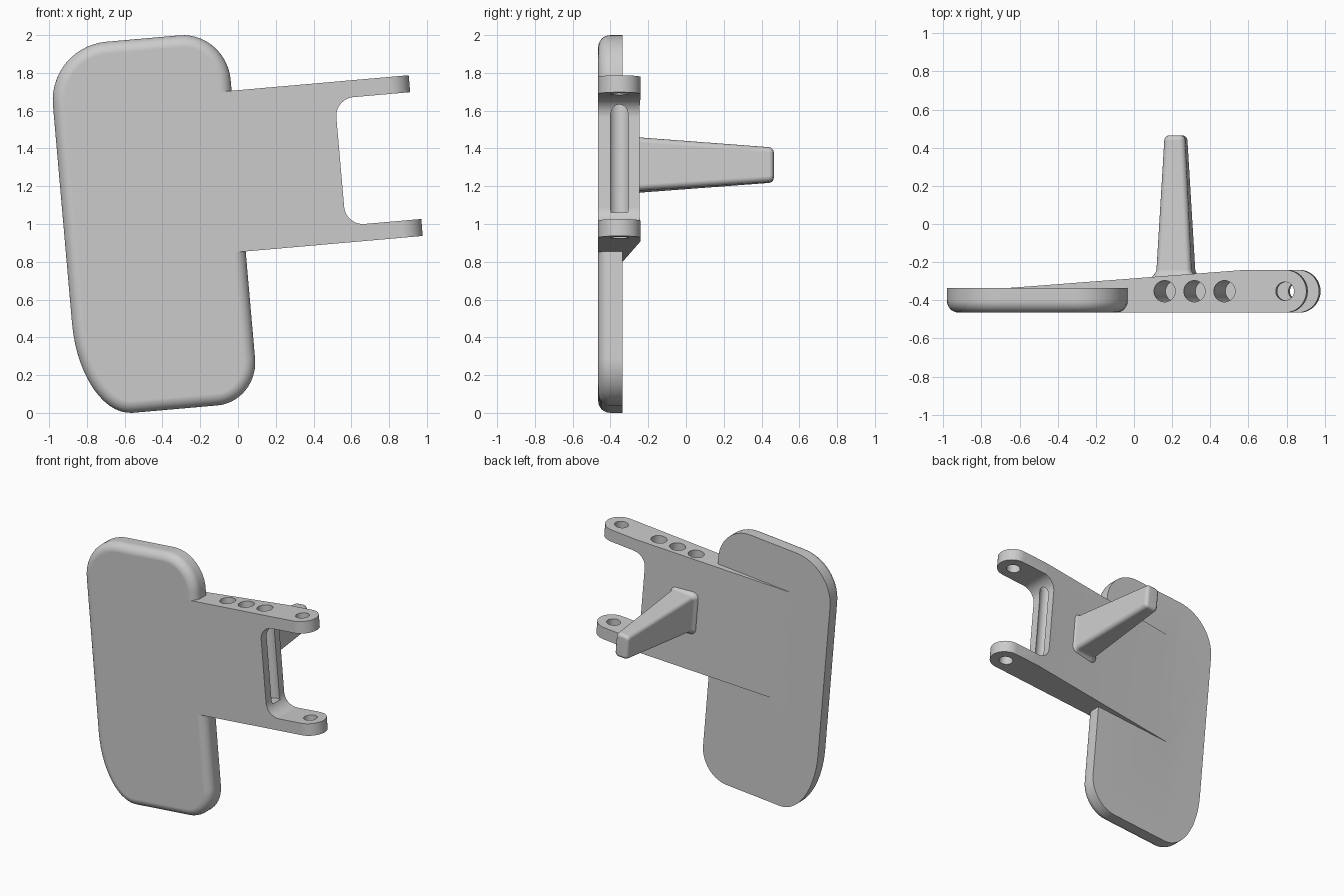
import bpy, bmesh, math
from mathutils import Matrix, Vector

cube = bpy.data.objects.get("Cube")
if cube:
    bpy.data.objects.remove(cube, do_unlink=True)

TILT = Matrix.Rotation(math.radians(-5), 4, 'Y')
FRONT, PAD_BACK, ARM_BACK = -0.465, -0.335, -0.24
LOW, HIGH, PRONG = 0.848, 1.702, 0.09
MID_Y = (FRONT + ARM_BACK) / 2
TIP_R = (ARM_BACK - FRONT) / 2

grey = bpy.data.materials.new("light grey")
grey.use_nodes = True
grey.diffuse_color = (0.6, 0.6, 0.6, 1)
grey.node_tree.nodes["Principled BSDF"].inputs["Base Color"].default_value = (0.6, 0.6, 0.6, 1)


def make(name, bm):
    bmesh.ops.recalc_face_normals(bm, faces=bm.faces)
    mesh = bpy.data.meshes.new(name)
    bm.to_mesh(mesh)
    bm.free()
    mesh.materials.append(grey)
    obj = bpy.data.objects.new(name, mesh)
    bpy.context.collection.objects.link(obj)
    return obj


def arc(cx, cy, rx, ry, start, end, steps=14):
    """Points on an elliptical arc, angles in degrees."""
    angles = [math.radians(start + (end - start) * i / steps) for i in range(steps + 1)]
    return [(cx + rx * math.cos(a), cy + ry * math.sin(a)) for a in angles]


def prism(points, direction):
    """Extrude a closed loop of 3D points; returns the bmesh and the far face."""
    bm = bmesh.new()
    face = bm.faces.new([bm.verts.new(p) for p in points])
    geom = bmesh.ops.extrude_face_region(bm, geom=[face])["geom"]
    bmesh.ops.translate(bm, verts=[g for g in geom if isinstance(g, bmesh.types.BMVert)],
                        vec=direction)
    far = next(g for g in geom if isinstance(g, bmesh.types.BMFace))
    return bm, far


def activate(obj):
    bpy.ops.object.select_all(action='DESELECT')
    obj.select_set(True)
    bpy.context.view_layer.objects.active = obj


def combine(target, tool, operation):
    mod = target.modifiers.new("combine", 'BOOLEAN')
    mod.operation, mod.solver, mod.object = operation, 'EXACT', tool
    activate(target)
    bpy.ops.object.modifier_apply(modifier=mod.name)
    bpy.data.objects.remove(tool, do_unlink=True)


def finish(obj):
    obj.data.transform(TILT)
    activate(obj)
    bpy.ops.object.shade_smooth_by_angle(angle=math.radians(32))
    mod = obj.modifiers.new("clean shading", 'WEIGHTED_NORMAL')
    mod.keep_sharp = True


# Pad: rounded outline with one long soft corner, front rim rounded over
left, right, bottom, top = -0.834, 0.115, 0.049, 2.018
outline = (arc(right - 0.25, top - 0.26, 0.25, 0.26, 0, 90)
           + arc(left + 0.31, top - 0.31, 0.31, 0.31, 90, 180)
           + arc(left + 0.28, bottom + 0.5, 0.28, 0.5, 180, 270)
           + arc(right - 0.22, bottom + 0.23, 0.22, 0.23, 270, 360))
bm, far = prism([(u, PAD_BACK, v) for u, v in outline], Vector((0, FRONT - PAD_BACK, 0)))
bmesh.ops.bevel(bm, geom=list(far.edges), offset=0.063, segments=8, profile=0.5,
                affect='EDGES', clamp_overlap=False)
plate = make("pad_with_forked_arm", bm)

# Arm: wedge that thickens towards a round end
profile = ([(-0.05, FRONT)] + arc(1.056 - TIP_R, MID_Y, TIP_R, TIP_R, -90, 90, 24)
           + [(0.74, ARM_BACK), (-0.64, PAD_BACK - 0.01), (-0.05, -0.40)])
bm, far = prism([(u, y, LOW) for u, y in profile], Vector((0, 0, HIGH - LOW)))
arm = make("arm", bm)

# Fork opening with filleted inner corners
wall, r = 0.655, 0.1
lo, hi = LOW + PRONG, HIGH - PRONG
slot = ([(1.3, lo), (1.3, hi)] + arc(wall + r, hi - r, r, r, 90, 180)
        + arc(wall + r, lo + r, r, r, 180, 270))
bm, far = prism([(u, -0.8, v) for u, v in slot], Vector((0, 0.8, 0)))
combine(arm, make("fork_cutter", bm), 'DIFFERENCE')


def drill(u, radius, start, end):
    ring = arc(u, MID_Y, radius, radius, 0, 360, 32)[:-1]
    bm, far = prism([(x, y, start) for x, y in ring], Vector((0, 0, end - start)))
    combine(arm, make("hole_cutter", bm), 'DIFFERENCE')


# Three deep blind holes, then the pivot hole through both prongs
for u in (0.31, 0.467, 0.625):
    drill(u, 0.056, 1.006, 1.8)
drill(0.943, 0.048, 0.7, 1.9)

combine(plate, arm, 'UNION')
finish(plate)

# Stalk: tapered rounded bar with a flared root and softened tip
STALK_U, STALK_V = 0.333, 1.288
ROOT_Y, TIP_Y = -0.27, 0.465
sections = [(-0.295, 0.024), (-0.278, 0.022), (-0.266, 0.012), (-0.255, 0.004), (-0.24, 0),
            (0.44, 0), (0.452, -0.003), (0.461, -0.011), (TIP_Y, -0.024)]
bm = bmesh.new()
rings = []
for y, grow in sections:
    t = (y - ROOT_Y) / (TIP_Y - ROOT_Y)
    a = 0.094 - 0.040 * t + grow
    b = 0.143 - 0.052 * t + grow
    r = 0.03 + grow * 0.8
    loop = []
    for k, (sx, sz) in enumerate(((1, 1), (-1, 1), (-1, -1), (1, -1))):
        loop += arc(STALK_U + sx * (a - r), STALK_V + sz * (b - r), r, r,
                    90 * k, 90 * k + 90, 6)
    rings.append([bm.verts.new((u, y, v)) for u, v in loop])
for one, two in zip(rings, rings[1:]):
    for i in range(len(one)):
        j = (i + 1) % len(one)
        bm.faces.new((one[i], one[j], two[j], two[i]))
bm.faces.new(rings[0])
bm.faces.new(rings[-1])
finish(make("stalk", bm))
